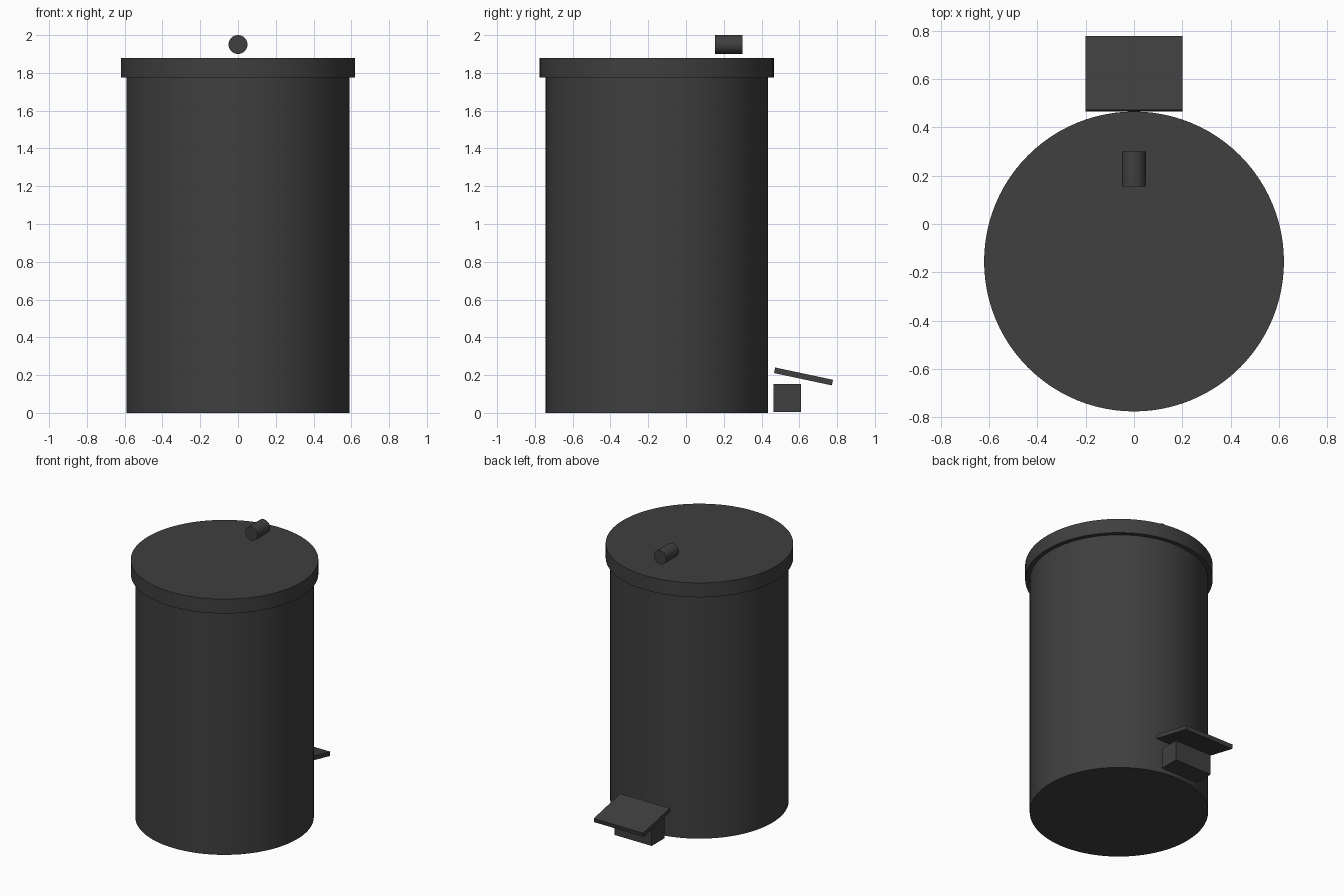
import bpy
from math import radians, pi

if "Cube" in bpy.data.objects:
    bpy.data.objects.remove(bpy.data.objects["Cube"])

AXIS_Y = -0.155  # centre line of the bin

mat = bpy.data.materials.new("dark_plastic")
mat.diffuse_color = (0.05, 0.05, 0.05, 1)
mat.use_nodes = True
mat.node_tree.nodes["Principled BSDF"].inputs["Base Color"].default_value = mat.diffuse_color


def finish(name):
    ob = bpy.context.object
    ob.name = name
    ob.data.materials.append(mat)
    bpy.ops.object.shade_smooth_by_angle(angle=radians(35))
    return ob


def cylinder(name, radius, depth, loc, rot=(0, 0, 0), sides=64):
    bpy.ops.mesh.primitive_cylinder_add(vertices=sides, radius=radius, depth=depth,
                                        location=loc, rotation=rot)
    return finish(name)


def box(name, size, loc, tilt=0):
    bpy.ops.mesh.primitive_cube_add(size=1, location=loc)
    bpy.context.object.scale = size
    bpy.ops.object.transform_apply(location=False, rotation=False, scale=True)
    bpy.context.object.rotation_euler.x = radians(tilt)
    return finish(name)


# Bin drum and overhanging lid
cylinder("bin_body", 0.59, 1.775, (0, AXIS_Y, 0.8875), sides=96)
cylinder("lid", 0.62, 0.105, (0, AXIS_Y, 1.8275), sides=96)

# Short handle lying front to back above the lid
cylinder("lid_handle", 0.05, 0.145, (0, 0.227, 1.95), (pi / 2, 0, 0), 32)

# Foot pedal sloping outward over its support block
box("pedal_support", (0.3, 0.145, 0.148), (0, 0.537, 0.078))
box("pedal_plate", (0.4, 0.313, 0.03), (0, 0.622, 0.193), -12)
